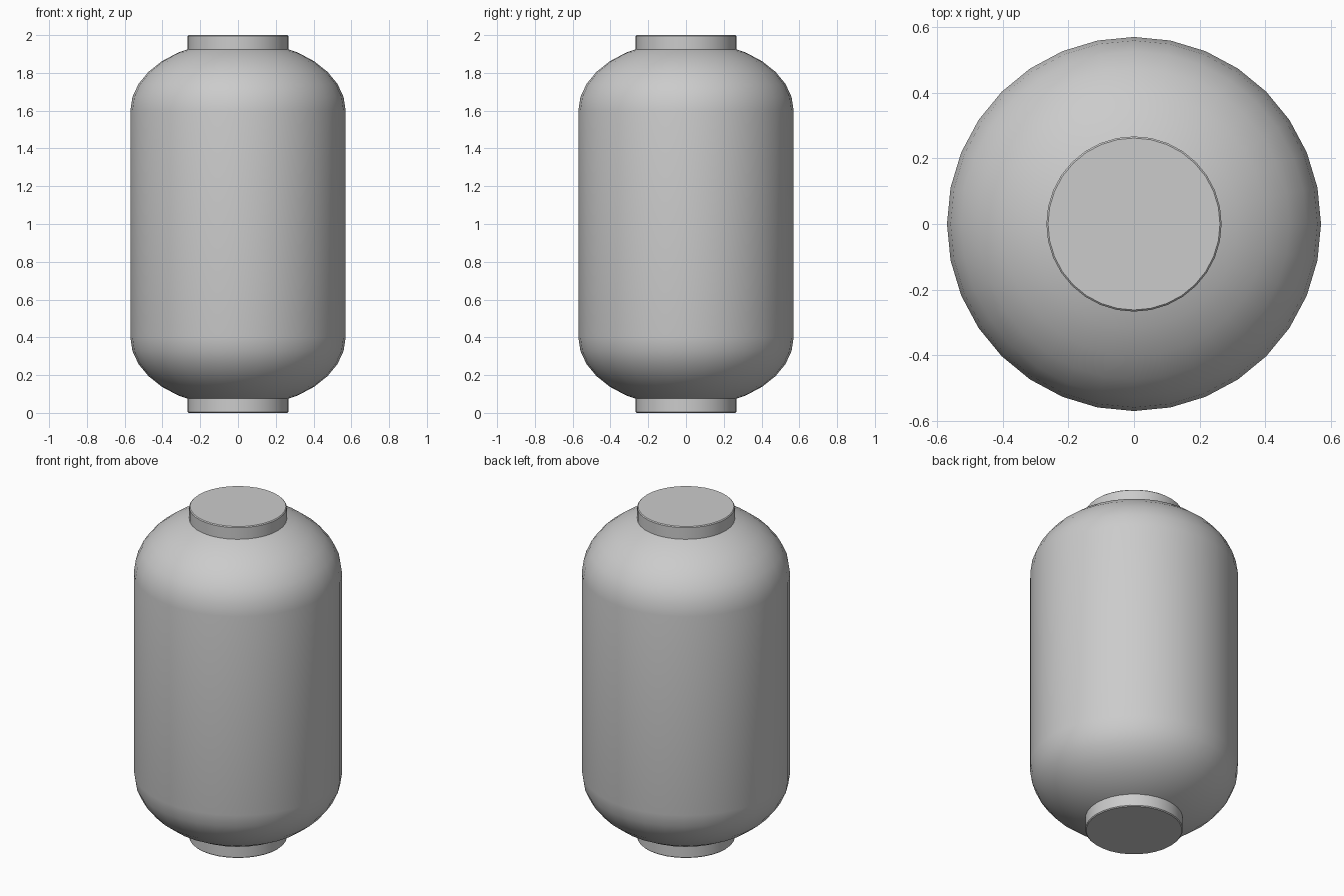
import bpy, bmesh, math

if "Cube" in bpy.data.objects:
    bpy.data.objects.remove(bpy.data.objects["Cube"])

SIDES = 32
grey = bpy.data.materials.new("plain grey")
grey.diffuse_color = (0.6, 0.6, 0.6, 1)
grey.use_nodes = True
grey.node_tree.nodes["Principled BSDF"].inputs["Base Color"].default_value = grey.diffuse_color


def lathe(name, profile, sides):
    """Closed solid of revolution; first and last profile points are ring edges or poles."""
    bm = bmesh.new()
    rings = []
    for r, z in profile:
        if r < 1e-6:
            rings.append([bm.verts.new((0, 0, z))] * sides)
        else:
            rings.append([bm.verts.new((r * math.cos(2 * math.pi * i / sides),
                                        r * math.sin(2 * math.pi * i / sides), z))
                          for i in range(sides)])
    for a, b in zip(rings, rings[1:]):
        for i in range(sides):
            j = (i + 1) % sides
            bm.faces.new(list(dict.fromkeys((a[i], a[j], b[j], b[i]))))
    for ring in (rings[0], rings[-1]):
        if len(set(ring)) > 1:
            bm.faces.new(ring)
    bmesh.ops.recalc_face_normals(bm, faces=bm.faces)
    mesh = bpy.data.meshes.new(name)
    bm.to_mesh(mesh)
    bm.free()
    mesh.materials.append(grey)
    obj = bpy.data.objects.new(name, mesh)
    bpy.context.collection.objects.link(obj)
    bpy.ops.object.select_all(action='DESELECT')
    obj.select_set(True)
    bpy.context.view_layer.objects.active = obj
    bpy.ops.object.shade_smooth_by_angle(angle=math.radians(35))
    return obj


# Lantern body: straight wall with half-ellipsoid ends
R, DOME = 0.57, 0.37
arc = [(R * math.cos(math.pi / 2 * k / 8), DOME * math.sin(math.pi / 2 * k / 8)) for k in range(9)]
lathe("lantern_body",
      [(r, 0.4 - z) for r, z in reversed(arc)] + [(r, 1.6 + z) for r, z in arc], SIDES)

# End caps with a slightly softened rim
for name, z0, z1 in (("bottom_cap", 0.0, 0.1), ("top_cap", 2.0, 1.9)):
    d = math.copysign(0.005, z1 - z0)
    lathe(name, [(0.262, z0), (0.267, z0 + d), (0.267, z1)], SIDES)
